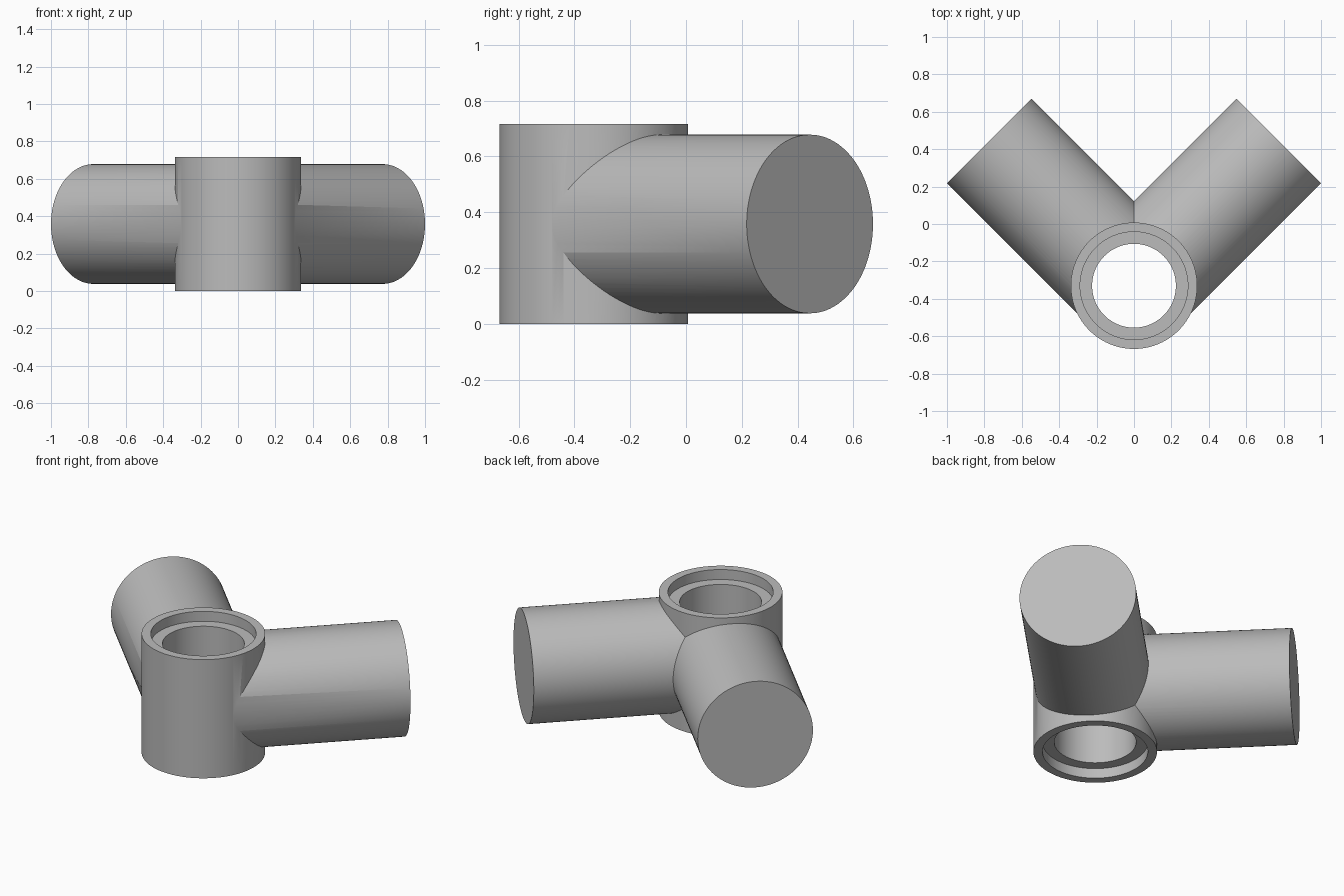
import bpy
import math
from mathutils import Vector

cube = bpy.data.objects.get("Cube")
if cube:
    bpy.data.objects.remove(cube, do_unlink=True)

HEIGHT = 0.716
AXIS = Vector((0, -0.33, HEIGHT / 2))
SIDES = 96
ARM_RADIUS, ARM_LENGTH = 0.32, 1.094
RECESS_DEPTH = 0.06

grey = bpy.data.materials.new("plain_grey")
grey.use_nodes = True
colour = (0.5, 0.5, 0.5, 1)
grey.diffuse_color = colour
grey.node_tree.nodes["Principled BSDF"].inputs["Base Color"].default_value = colour


def cylinder(name, radius, depth, centre, rotation=(0, 0, 0)):
    bpy.ops.mesh.primitive_cylinder_add(vertices=SIDES, radius=radius, depth=depth,
                                        location=centre, rotation=rotation)
    obj = bpy.context.object
    obj.name = name
    obj.data.materials.append(grey)
    return obj


def combine(target, tool, operation):
    mod = target.modifiers.new(tool.name, "BOOLEAN")
    mod.operation, mod.object, mod.solver = operation, tool, "EXACT"
    bpy.context.view_layer.objects.active = target
    bpy.ops.object.modifier_apply(modifier=mod.name)
    bpy.data.objects.remove(tool, do_unlink=True)


# Upright hub
hub = cylinder("hub_with_two_arms", 0.338, HEIGHT, AXIS)

# Two solid arms spreading backwards at 45 degrees
for side, name in ((1, "left_arm"), (-1, "right_arm")):
    direction = Vector((side, 1, 0)).normalized()
    arm = cylinder(name, ARM_RADIUS, ARM_LENGTH, AXIS + direction * ARM_LENGTH / 2,
                   (math.pi / 2, 0, -side * math.pi / 4))
    combine(hub, arm, "UNION")

# Through bore, with a wider shallow recess at each end
combine(hub, cylinder("bore", 0.224, 2 * HEIGHT, AXIS), "DIFFERENCE")
for z, name in ((0, "lower_recess"), (HEIGHT, "upper_recess")):
    recess = cylinder(name, 0.288, 2 * RECESS_DEPTH, (AXIS.x, AXIS.y, z))
    combine(hub, recess, "DIFFERENCE")

# Smooth walls, crisp rims
bpy.ops.object.select_all(action="DESELECT")
hub.select_set(True)
bpy.context.view_layer.objects.active = hub
bpy.ops.object.shade_smooth_by_angle(angle=math.radians(30))
